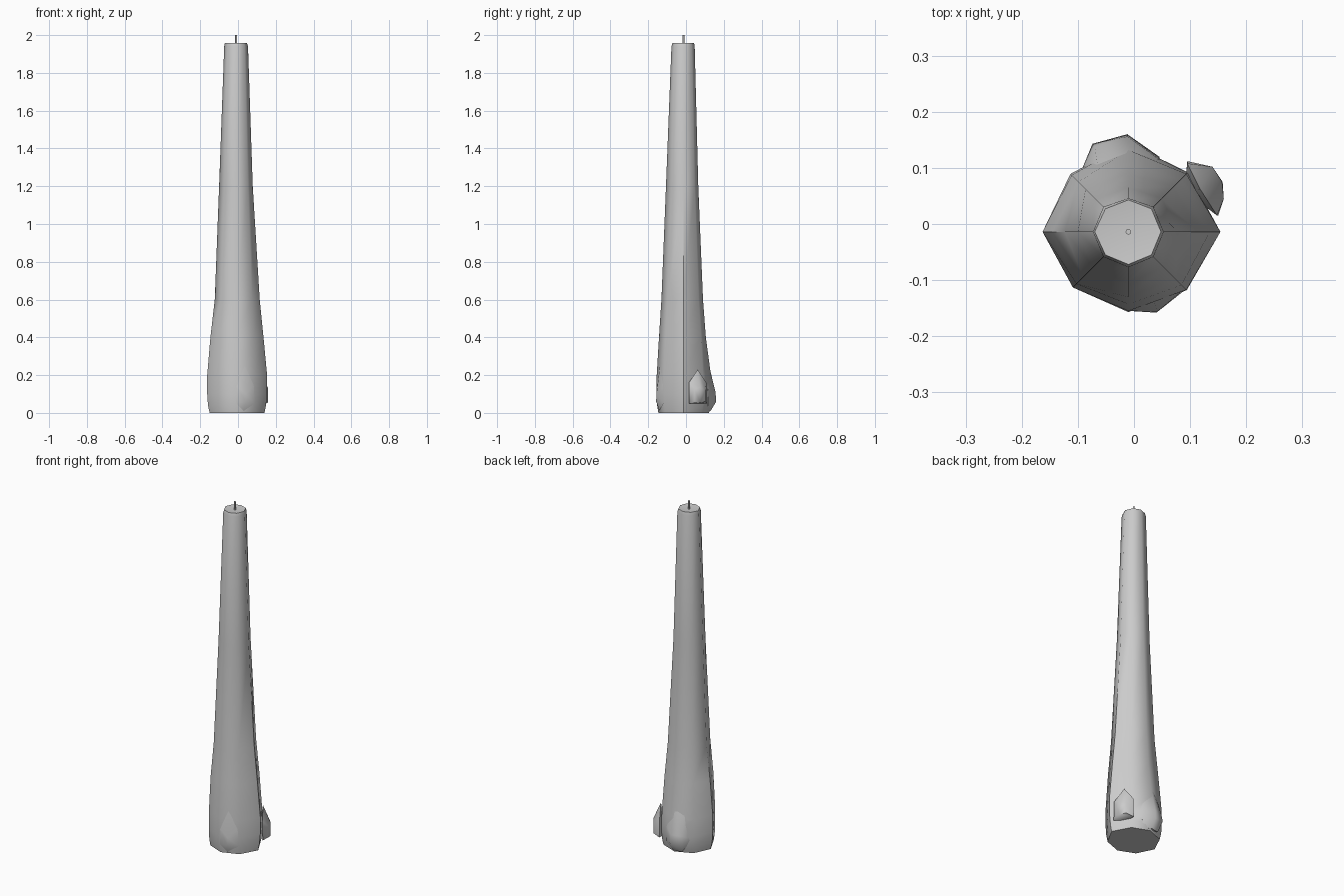
import bpy, bmesh
from math import sin, cos, pi, radians

CX, CY = -0.01, -0.014


def finish(name, bm, angle=50):
    bmesh.ops.recalc_face_normals(bm, faces=bm.faces)
    me = bpy.data.meshes.new(name)
    bm.to_mesh(me)
    bm.free()
    ob = bpy.data.objects.new(name, me)
    bpy.context.collection.objects.link(ob)
    bpy.ops.object.select_all(action='DESELECT')
    ob.select_set(True)
    bpy.context.view_layer.objects.active = ob
    bpy.ops.object.shade_smooth_by_angle(angle=radians(angle))
    return ob


def hull(name, pts):
    bm = bmesh.new()
    for p in pts:
        bm.verts.new(p)
    bmesh.ops.convex_hull(bm, input=bm.verts[:])
    return finish(name, bm)


# Tapered eight-sided candle: height, then radii toward E NE N NW W SW S SE
rings = [
    (0.00, .150, .138, .135, .135, .140, .132, .132, .136),
    (0.04, .158, .146, .152, .143, .149, .138, .139, .143),
    (0.10, .164, .150, .158, .146, .153, .140, .143, .147),
    (0.20, .164, .146, .146, .143, .153, .140, .141, .146),
    (0.40, .145, .132, .119, .126, .136, .131, .129, .134),
    (0.60, .125, .114, .104, .108, .113, .114, .116, .118),
    (1.20, .088, .084, .079, .082, .090, .088, .092, .088),
    (1.94, .063, .063, .060, .063, .063, .063, .063, .063),
    (1.957, .058, .058, .057, .058, .060, .058, .058, .058),
]
bm = bmesh.new()
loops = []
for z, *radii in rings:
    loops.append([bm.verts.new((CX + r * cos(i * pi / 4), CY + r * sin(i * pi / 4), z))
                  for i, r in enumerate(radii)])
for a, b in zip(loops, loops[1:]):
    for i in range(8):
        j = (i + 1) % 8
        bm.faces.new((a[i], a[j], b[j], b[i]))
bm.faces.new(loops[0][::-1])
# slightly dished top
mid = bm.verts.new((CX, CY, 1.95))
for i in range(8):
    bm.faces.new((loops[-1][i], loops[-1][(i + 1) % 8], mid))
finish("candle_body", bm)

# Blunt wax drip on the right rear side
hull("side_drip", [
    (.140, .102, .06), (.158, .075, .055), (.160, .045, .06),
    (.140, .102, .12), (.157, .075, .135), (.160, .045, .125),
    (.095, .112, .05), (.150, .015, .05), (.095, .108, .16),
    (.148, .015, .16), (.118, .062, .23), (.09, .06, .05)])

# Bulging wax at the back foot
hull("back_drip", [
    (-.074, .143, .07), (-.012, .160, .06), (.045, .120, .05),
    (-.070, .138, .11), (-.012, .156, .11), (.045, .115, .13),
    (-.060, .120, .01), (-.012, .130, .01), (.030, .105, .01),
    (-.100, .080, .08), (-.015, .115, .28), (-.065, .105, .22)])

# Small bulge at the front foot
hull("front_drip", [
    (.040, -.158, .06), (.042, -.156, .10), (-.008, -.154, .05),
    (-.008, -.155, .14), (.088, -.120, .05), (.085, -.120, .15),
    (.030, -.140, .01), (.035, -.138, .25)])

# Wick
bpy.ops.mesh.primitive_cylinder_add(vertices=8, radius=.005, depth=.06,
                                    location=(CX, CY, 1.97))
bpy.context.object.name = "wick"
bpy.ops.object.shade_smooth_by_angle(angle=radians(50))
